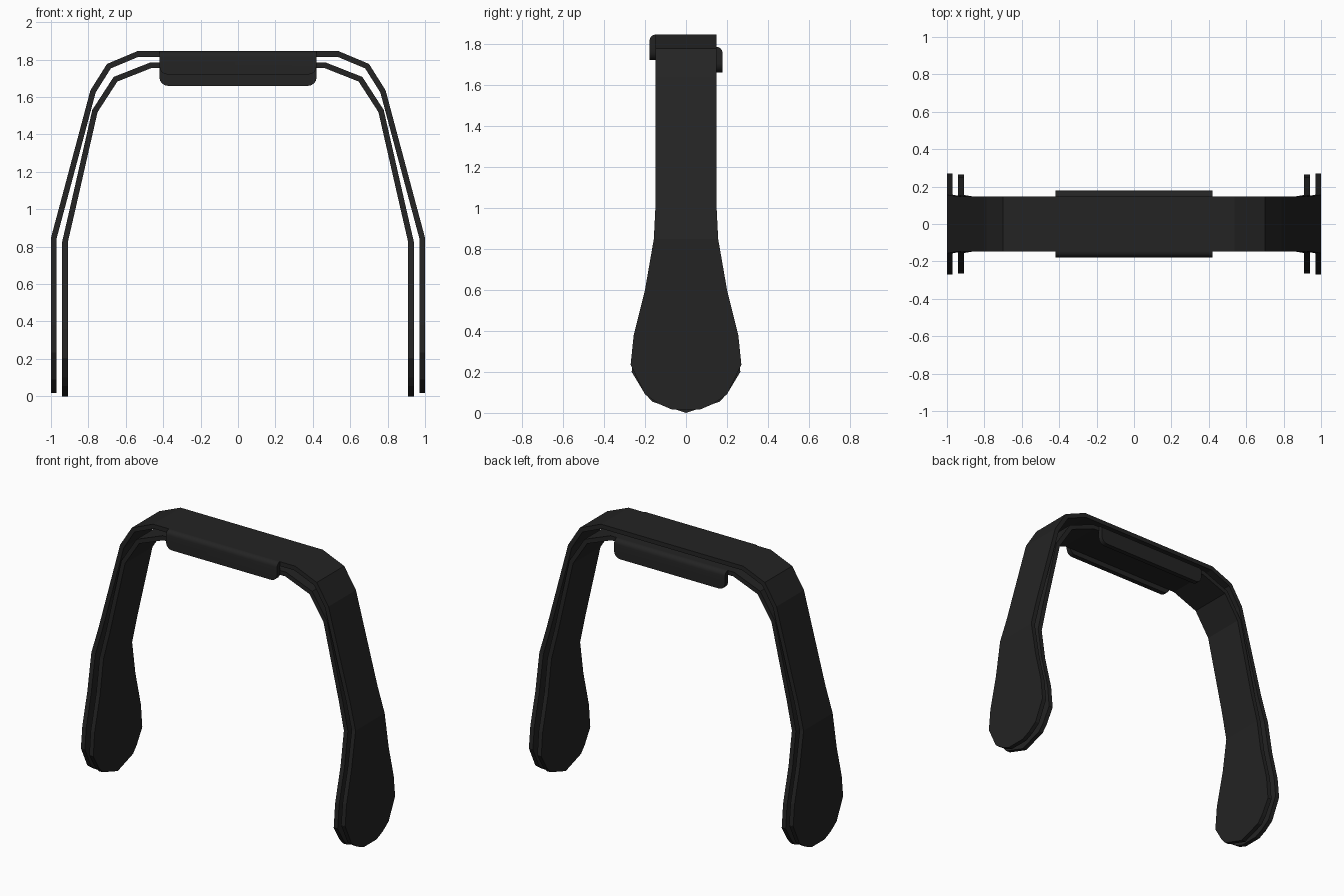
import bpy, bmesh, math
from mathutils import Vector

if "Cube" in bpy.data.objects:
    bpy.data.objects.remove(bpy.data.objects["Cube"], do_unlink=True)

black = bpy.data.materials.new("matte black")
black.use_nodes = True
COLOUR = (0.017, 0.017, 0.017, 1)
black.diffuse_color = COLOUR
black.node_tree.nodes["Principled BSDF"].inputs["Base Color"].default_value = COLOUR

THICK = 0.03
STRAP = 0.148  # half width of the strap


def finish(bm, name):
    bmesh.ops.remove_doubles(bm, verts=bm.verts, dist=0.0005)
    bmesh.ops.recalc_face_normals(bm, faces=bm.faces)
    mesh = bpy.data.meshes.new(name)
    bm.to_mesh(mesh)
    bm.free()
    mesh.materials.append(black)
    obj = bpy.data.objects.new(name, mesh)
    bpy.context.collection.objects.link(obj)
    return obj


def band(name, half):
    """Bent sheet from (x, z, half width) stations, mirrored across x = 0."""
    path = [(-x, z, w) for x, z, w in half] + half[::-1]
    pts = [Vector((x, z)) for x, z, w in path]
    bm = bmesh.new()
    rings = []
    for i, (x, z, w) in enumerate(path):
        # mitred offset keeps the sheet evenly thick around the bends
        before = (pts[i] - pts[max(i - 1, 0)])
        after = (pts[min(i + 1, len(pts) - 1)] - pts[i])
        before = before.normalized() if before.length else after.normalized()
        after = after.normalized() if after.length else before
        tangent = (before + after).normalized()
        normal = Vector((-tangent.y, tangent.x)) * (THICK / 2 / tangent.dot(after))
        rings.append([bm.verts.new((x + s * normal.x, y * w, z + s * normal.y))
                      for s, y in ((1, -1), (1, 1), (-1, 1), (-1, -1))])
    for a, b in zip(rings, rings[1:]):
        for k in range(4):
            n = (k + 1) % 4
            bm.faces.new((a[k], a[n], b[n], b[k]))
    bm.faces.new(rings[0])
    bm.faces.new(rings[-1])
    return finish(bm, name)


def flap(name, side, bottom, top):
    """Folded edge with rounded lower corners and a rounded fold."""
    hx, r, inner, outer = 0.42, 0.045, 0.145, 0.178
    outline = [(-hx, top)]
    for cx, start in ((-hx + r, 180), (hx - r, 270)):
        for i in range(5):
            a = math.radians(start + i * 22.5)
            outline.append((cx + r * math.cos(a), bottom + r + r * math.sin(a)))
    outline.append((hx, top))
    bm = bmesh.new()
    face = bm.faces.new([bm.verts.new((x, side * inner, z)) for x, z in outline])
    out = bmesh.ops.extrude_face_region(bm, geom=[face])["geom"]
    moved = [v for v in out if isinstance(v, bmesh.types.BMVert)]
    bmesh.ops.translate(bm, verts=moved, vec=(0, side * (outer - inner), 0))
    fold = [e for e in bm.edges if all(
        abs(v.co.z - top) < 1e-4 and abs(v.co.y) > outer - 1e-4 for v in e.verts)]
    bmesh.ops.bevel(bm, geom=fold, offset=0.03, segments=4, profile=0.5, affect='EDGES')
    obj = finish(bm, name)
    bpy.ops.object.select_all(action='DESELECT')
    obj.select_set(True)
    bpy.context.view_layer.objects.active = obj
    bpy.ops.object.shade_smooth_by_angle(angle=math.radians(35))


# Outer and inner bands: paddle ends widening from a bent strap
outer_paddle = [(0.017, 0.07), (0.045, 0.135), (0.09, 0.2), (0.235, 0.27),
                (0.38, 0.255), (0.6, 0.2)]
inner_paddle = [(0.0, 0.0), (0.055, 0.165), (0.1, 0.205), (0.2, 0.265),
                (0.36, 0.25), (0.6, 0.19)]
band("outer_band", [(0.985, z, w) for z, w in outer_paddle] + [
    (0.985, 0.845, 0.157), (0.938, 1.02, STRAP), (0.775, 1.63, STRAP),
    (0.69, 1.765, STRAP), (0.535, 1.83, STRAP)])
band("inner_band", [(0.925, z, w) for z, w in inner_paddle] + [
    (0.925, 0.825, 0.155), (0.88, 1.02, STRAP), (0.765, 1.525, STRAP),
    (0.655, 1.695, STRAP), (0.465, 1.77, STRAP)])

# Folded flaps: front one on the outer band, back one on the inner band
flap("front_flap", -1, 1.72, 1.845)
flap("back_flap", 1, 1.66, 1.785)
